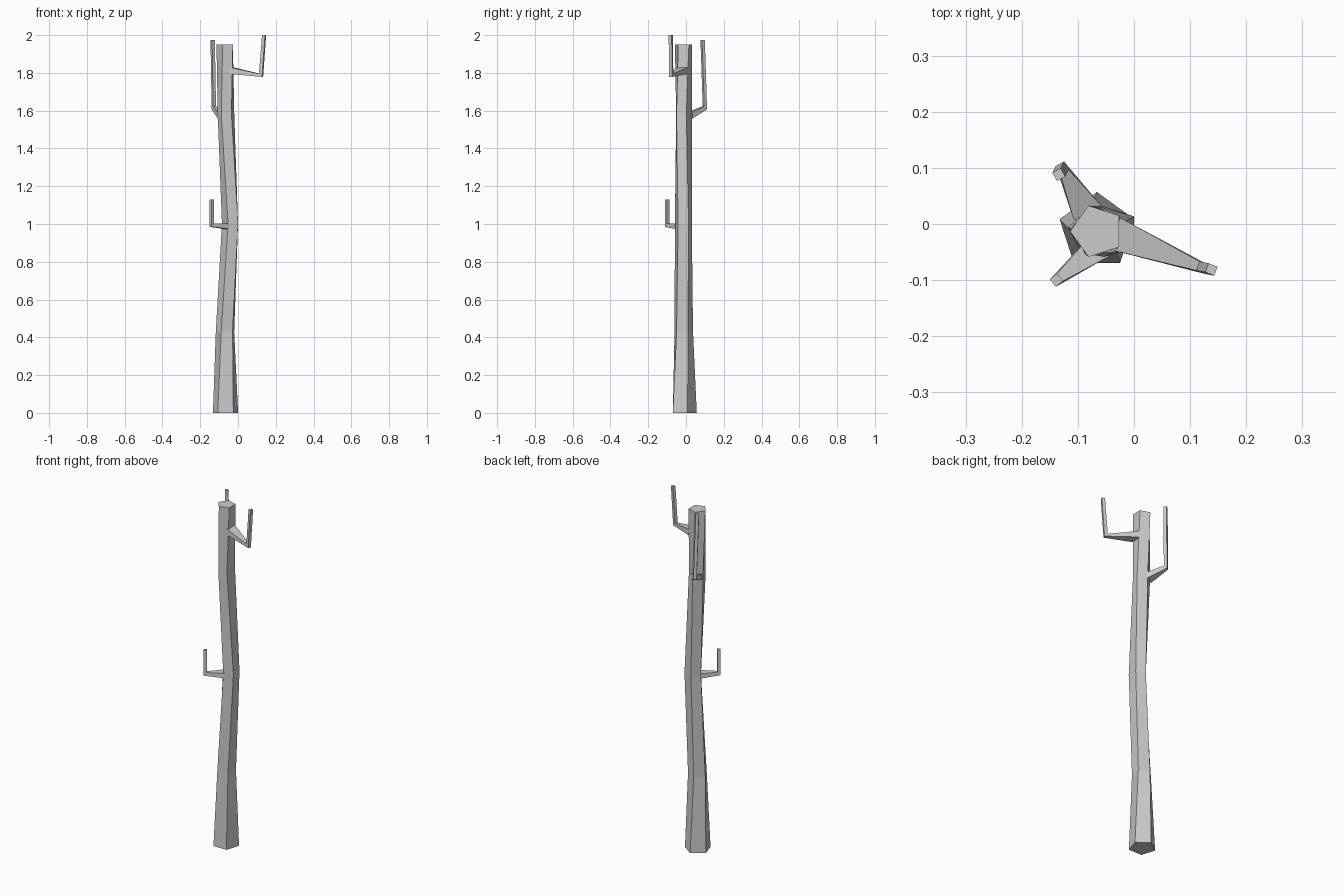
import bpy, bmesh, math
from mathutils import Vector

cube = bpy.data.objects.get("Cube")
if cube:
    bpy.data.objects.remove(cube, do_unlink=True)

# single plain bark colour
bark = bpy.data.materials.new("grey_bark")
bark.use_nodes = True
GREY = (0.6, 0.6, 0.6, 1)
bark.diffuse_color = GREY
bark.node_tree.nodes["Principled BSDF"].inputs["Base Color"].default_value = GREY
bark.node_tree.nodes["Principled BSDF"].inputs["Roughness"].default_value = 0.9


def loft(name, rings):
    """Join a stack of cross-sections into a closed flat-shaded solid."""
    bm = bmesh.new()
    loops = [[bm.verts.new(p) for p in ring] for ring in rings]
    n = len(loops[0])
    for a, b in zip(loops, loops[1:]):
        for i in range(n):
            j = (i + 1) % n
            bm.faces.new((a[i], a[j], b[j], b[i]))
    bm.faces.new(loops[0][::-1])
    bm.faces.new(loops[-1])
    bmesh.ops.recalc_face_normals(bm, faces=bm.faces)
    mesh = bpy.data.meshes.new(name)
    bm.to_mesh(mesh)
    bm.free()
    mesh.materials.append(bark)
    obj = bpy.data.objects.new(name, mesh)
    bpy.context.collection.objects.link(obj)
    return obj


def pentagon(x, y, z, radius, twist):
    angles = [math.radians(90 + twist + 72 * i) for i in range(5)]
    return [Vector((x + radius * math.cos(a), y + radius * math.sin(a), z))
            for a in angles]


def section(centre, u, v):
    return [centre + u + v, centre - u + v, centre - u - v, centre + u - v]


def branch(name, root, elbow, tip, width, height, thick=0.017):
    """Tapering arm with a mitred elbow and an upright twig."""
    root, elbow, tip = Vector(root), Vector(elbow), Vector(tip)
    out = elbow - root
    out.z = 0
    out.normalize()
    up = Vector((0, 0, 1))
    side = out.cross(up)
    t = thick / 2
    loft(name, [section(root, side * width / 2, up * height / 2),
                section(elbow, side * t, (up - out) * t),
                section(tip, side * t, -out * t)])


# crooked, slightly twisting trunk: x, y, z, radius, twist
trunk_rings = [(-0.066, -0.013, 0, 0.07, 0),
               (-0.066, -0.014, 0.43, 0.052, 10),
               (-0.038, -0.014, 1.0, 0.047, 18),
               (-0.063, -0.014, 1.58, 0.046, 2),
               (-0.066, -0.013, 1.95, 0.048, 18)]
loft("trunk", [pentagon(*r) for r in trunk_rings])

# three bent branches
branch("upper_left_branch", (-0.035, -0.017, 1.812), (0.122, -0.078, 1.787),
       (0.138, -0.081, 2.0), 0.06, 0.035)
branch("lower_right_branch", (-0.06, -0.038, 0.988), (-0.138, -0.1, 0.993),
       (-0.138, -0.1, 1.13), 0.05, 0.028)
branch("back_branch", (-0.083, 0.02, 1.575), (-0.128, 0.1, 1.615),
       (-0.134, 0.088, 1.975), 0.055, 0.035)
